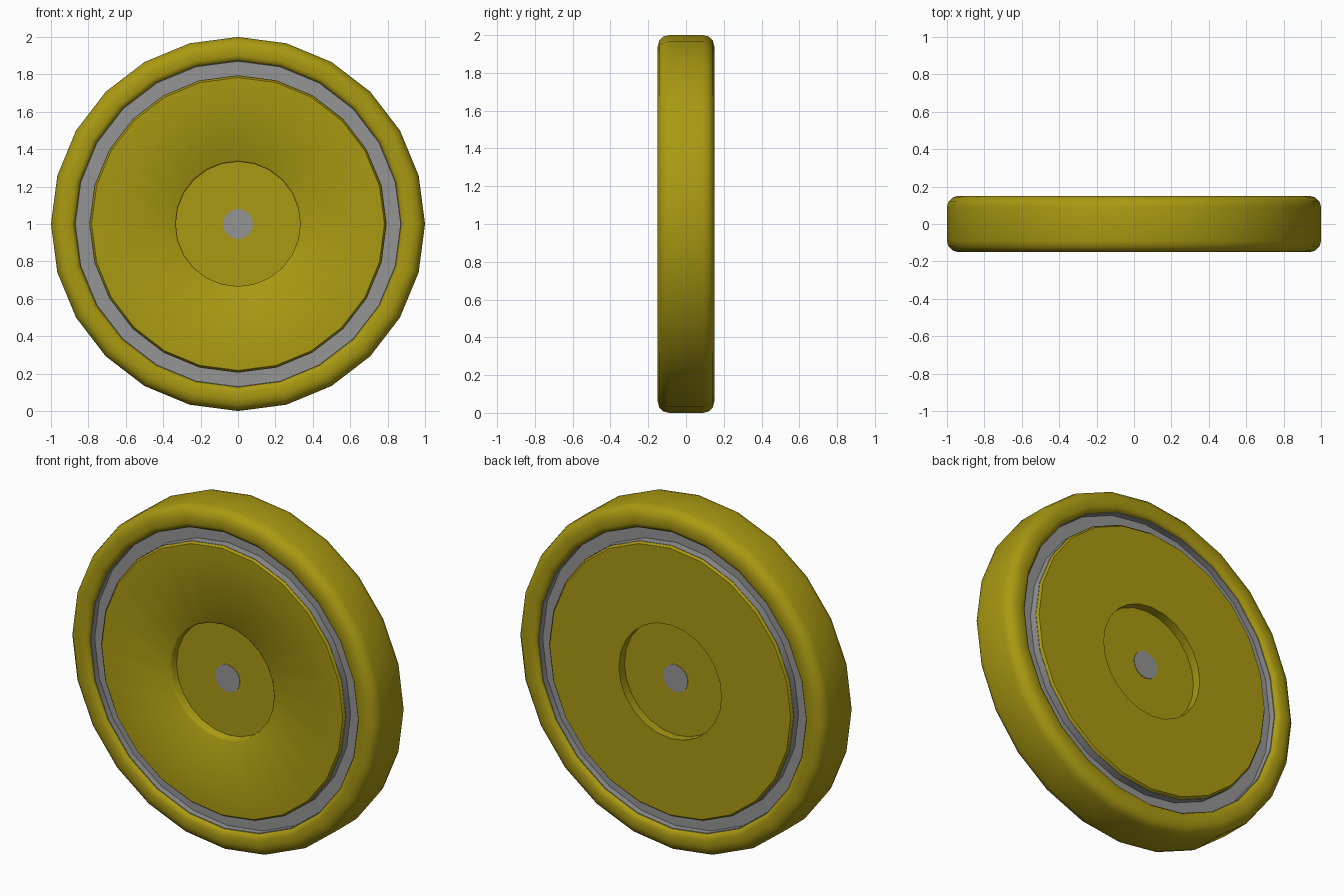
import bpy, bmesh, math

cube = bpy.data.objects.get("Cube")
if cube:
    bpy.data.objects.remove(cube)

SIDES = 24


def make_material(name, color):
    mat = bpy.data.materials.new(name)
    mat.use_nodes = True
    mat.diffuse_color = color
    mat.node_tree.nodes["Principled BSDF"].inputs["Base Color"].default_value = color
    return mat


yellow = make_material("mustard yellow", (0.40, 0.32, 0.006, 1))
grey = make_material("mid grey", (0.30, 0.30, 0.30, 1))


def revolve(name, profile, mat, angle=50):
    """Spin a closed (radius, y) profile around the axle; radius 0 becomes a pole."""
    bm = bmesh.new()
    rings = []
    for r, y in profile:
        if r == 0:
            rings.append([bm.verts.new((0, y, 1))] * SIDES)
        else:
            turns = [2 * math.pi * i / SIDES for i in range(SIDES)]
            rings.append([bm.verts.new((r * math.sin(t), y, 1 + r * math.cos(t))) for t in turns])
    for a, b in zip(rings, rings[1:] + rings[:1]):
        for i in range(SIDES):
            j = (i + 1) % SIDES
            corners = list(dict.fromkeys((a[i], a[j], b[j], b[i])))
            if len(corners) > 2:
                bm.faces.new(corners)
    bmesh.ops.recalc_face_normals(bm, faces=bm.faces)
    mesh = bpy.data.meshes.new(name)
    bm.to_mesh(mesh)
    bm.free()
    obj = bpy.data.objects.new(name, mesh)
    bpy.context.collection.objects.link(obj)
    mesh.materials.append(mat)
    bpy.ops.object.select_all(action='DESELECT')
    obj.select_set(True)
    bpy.context.view_layer.objects.active = obj
    bpy.ops.object.shade_smooth_by_angle(angle=math.radians(angle))
    return obj


def mirrored(half):
    """Complete a front half profile with its back half."""
    return half + [(r, -y) for r, y in reversed(half)]


# Tyre with rounded shoulders and a softened inner lip
shoulder = [(0.94 + 0.06 * math.sin(a), -0.09 - 0.06 * math.cos(a))
            for a in (math.radians(d) for d in (0, 30, 60, 90))]
revolve("tyre", mirrored([(0.872, -0.08), (0.872, -0.13), (0.882, -0.143), (0.90, -0.15)] + shoulder), yellow)

# Grey rim: floor and side walls of the groove between tyre and disc
revolve("rim", mirrored([(0.793, -0.05), (0.793, -0.134), (0.795, -0.134), (0.795, -0.09),
                         (0.868, -0.09), (0.868, -0.126), (0.874, -0.126)]), grey)

# Wheel disc: softened hub edge in front, crisp hub edge at the back
revolve("wheel_disc", [(0.333, 0.147), (0.333, -0.139), (0.342, -0.147), (0.783, -0.147),
                       (0.793, -0.134), (0.793, 0.134), (0.783, 0.147)], yellow)

# Recessed hub plate and the axle showing on both sides
revolve("hub_plate", mirrored([(0, -0.095), (0.336, -0.095)]), yellow)
revolve("axle", mirrored([(0, -0.098), (0.08, -0.098)]), grey)
